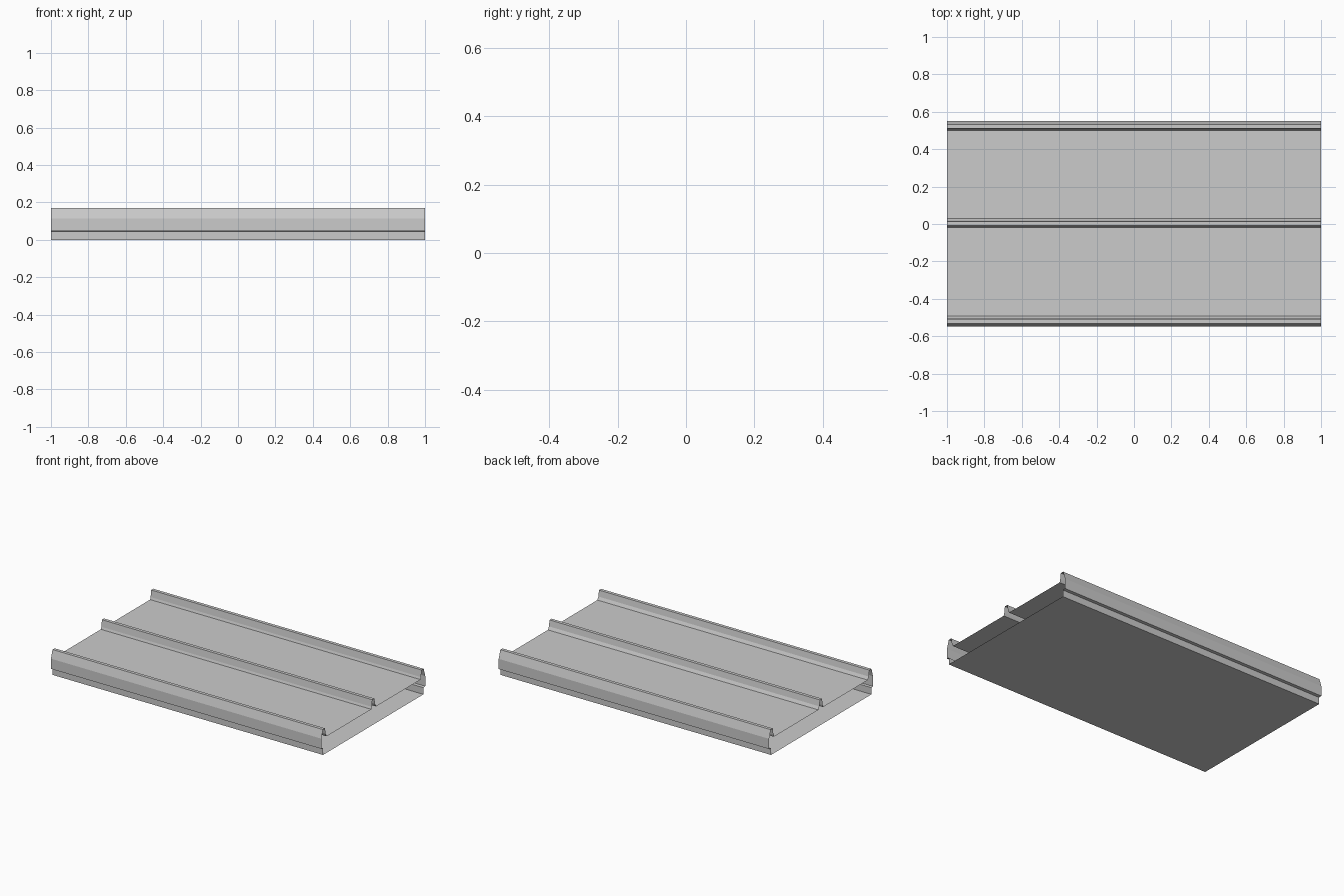
import bpy

if "Cube" in bpy.data.objects:
    bpy.data.objects.remove(bpy.data.objects["Cube"])

HALF = 1.0      # half length along x
PAN = 0.11      # height of the upper sheet


def extrude_sheet(name, profile):
    """Sweep an open (y, z) profile along x as a thin sheet."""
    n = len(profile)
    verts = [(x, y, z) for x in (-HALF, HALF) for y, z in profile]
    faces = [(i, i + n, i + n + 1, i + 1) for i in range(n - 1)]
    mesh = bpy.data.meshes.new(name)
    mesh.from_pydata(verts, [], faces)
    obj = bpy.data.objects.new(name, mesh)
    bpy.context.collection.objects.link(obj)
    return obj


def rib(c, left=True, right=True):
    """Raised seam at y = c; outer ribs leave out their outside foot."""
    pts = []
    if left:
        pts += [(c - 0.025, PAN), (c - 0.020, 0.125)]
    pts += [(c - 0.014, 0.17), (c + 0.008, 0.17)]
    if right:
        pts += [(c + 0.015, 0.13), (c + 0.025, PAN)]
    return pts


# Upper sheet: front skirt, three ribs with flat pans between, back skirt
upper = [(-0.53, 0.045), (-0.547, 0.047), (-0.547, 0.115)]
upper += rib(-0.517, left=False)
upper += rib(0.005)
upper += rib(0.525, right=False)
upper += [(0.55, 0.115), (0.55, 0.047), (0.53, 0.045)]
extrude_sheet("upper_sheet", upper)

# Lower sheet: flat tray with upturned edges
lower = [(0.53, 0.045), (0.53, 0.0), (-0.53, 0.0), (-0.53, 0.045)]
extrude_sheet("lower_sheet", lower)
